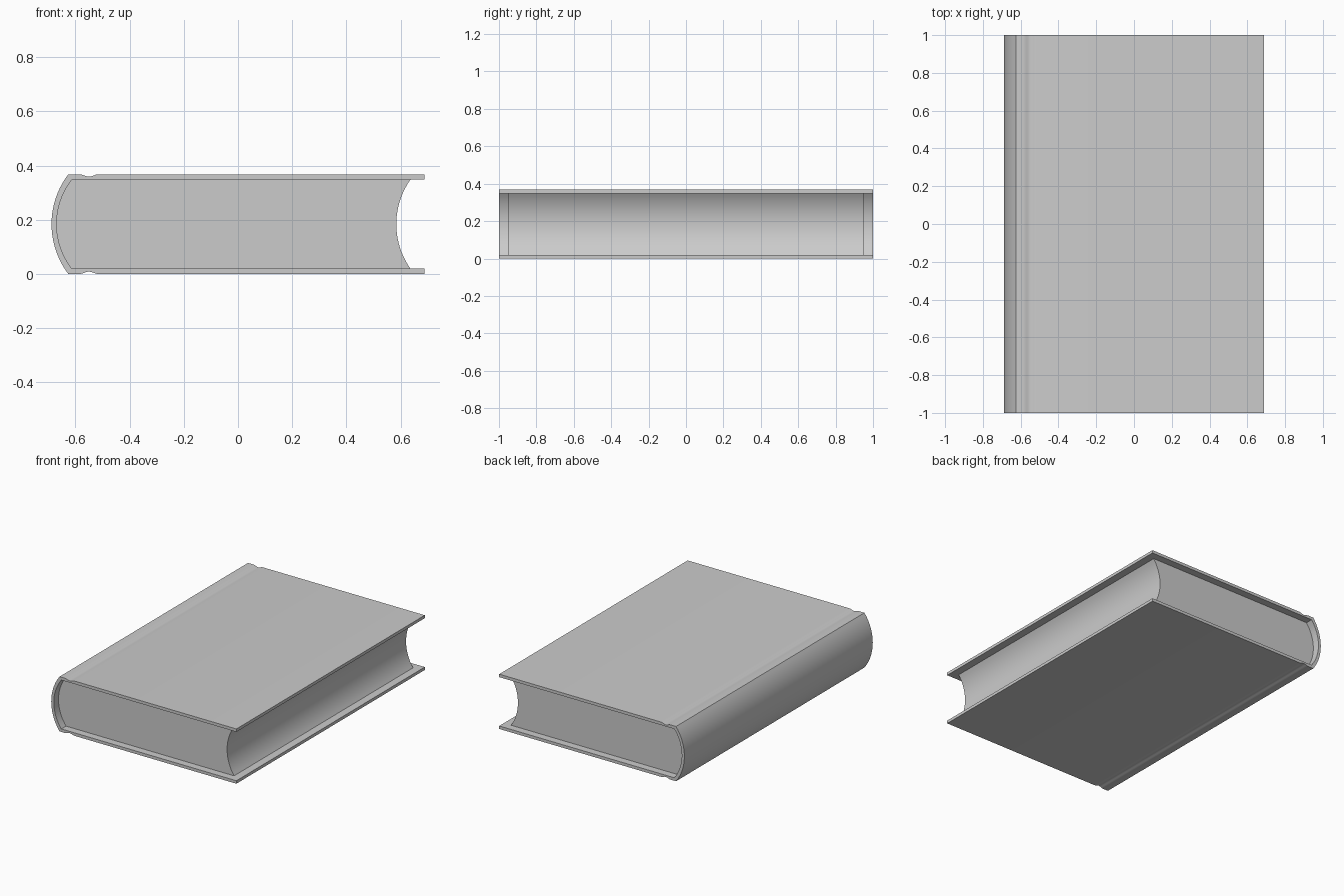
import bpy, bmesh, math

if "Cube" in bpy.data.objects:
    bpy.data.objects.remove(bpy.data.objects["Cube"])

H, T = 0.368, 0.02          # book height, cover thickness
MID = H / 2


def arc(x_end, x_mid, half, n=20):
    """Circular arc in XZ from bottom to top, bulging to x_mid at mid height."""
    s = x_end - x_mid                       # sagitta, positive bulges to -x
    r = (half * half + s * s) / (2 * s)
    a = math.asin(half / r)
    return [(x_mid + r - r * math.cos(t), MID + r * math.sin(t))
            for t in (-a + 2 * a * i / n for i in range(n + 1))]


def strip_solid(name, side_a, side_b, half_y):
    """Extrude the ribbon between two matching XZ polylines along Y."""
    bm = bmesh.new()
    va = [bm.verts.new((x, -half_y, z)) for x, z in side_a]
    vb = [bm.verts.new((x, -half_y, z)) for x, z in side_b]
    faces = [bm.faces.new((va[i], va[i + 1], vb[i + 1], vb[i]))
             for i in range(len(va) - 1)]
    new = bmesh.ops.extrude_face_region(bm, geom=faces, use_keep_orig=True)["geom"]
    bmesh.ops.translate(bm, vec=(0, 2 * half_y, 0),
                        verts=[g for g in new if isinstance(g, bmesh.types.BMVert)])
    bmesh.ops.recalc_face_normals(bm, faces=bm.faces)
    me = bpy.data.meshes.new(name)
    bm.to_mesh(me)
    bm.free()
    ob = bpy.data.objects.new(name, me)
    bpy.context.collection.objects.link(ob)
    bpy.ops.object.select_all(action='DESELECT')
    ob.select_set(True)
    bpy.context.view_layer.objects.active = ob
    bpy.ops.object.shade_smooth_by_angle(angle=math.radians(35))
    return ob


# Lower board outline from fore edge to hinge groove
outer, inner = [(0.688, 0)], [(0.688, T)]
for i in range(9):
    x = -0.515 - 0.07 * i / 8
    outer.append((x, 0.0045 * (1 - math.cos(2 * math.pi * i / 8))))
    inner.append((x, T))


def mirror(pts):
    return [(x, H - z) for x, z in reversed(pts)]


# Cover: lower board, rounded spine, upper board
spine_out = arc(-0.626, -0.688, MID)
spine_in = arc(-0.613, -0.669, MID - T)
strip_solid("cover", outer + spine_out + mirror(outer),
            inner + spine_in + mirror(inner), 1.0)

# Page block: rounded back and hollow fore edge
strip_solid("pages", spine_in, arc(0.636, 0.584, MID - T), 0.95)
